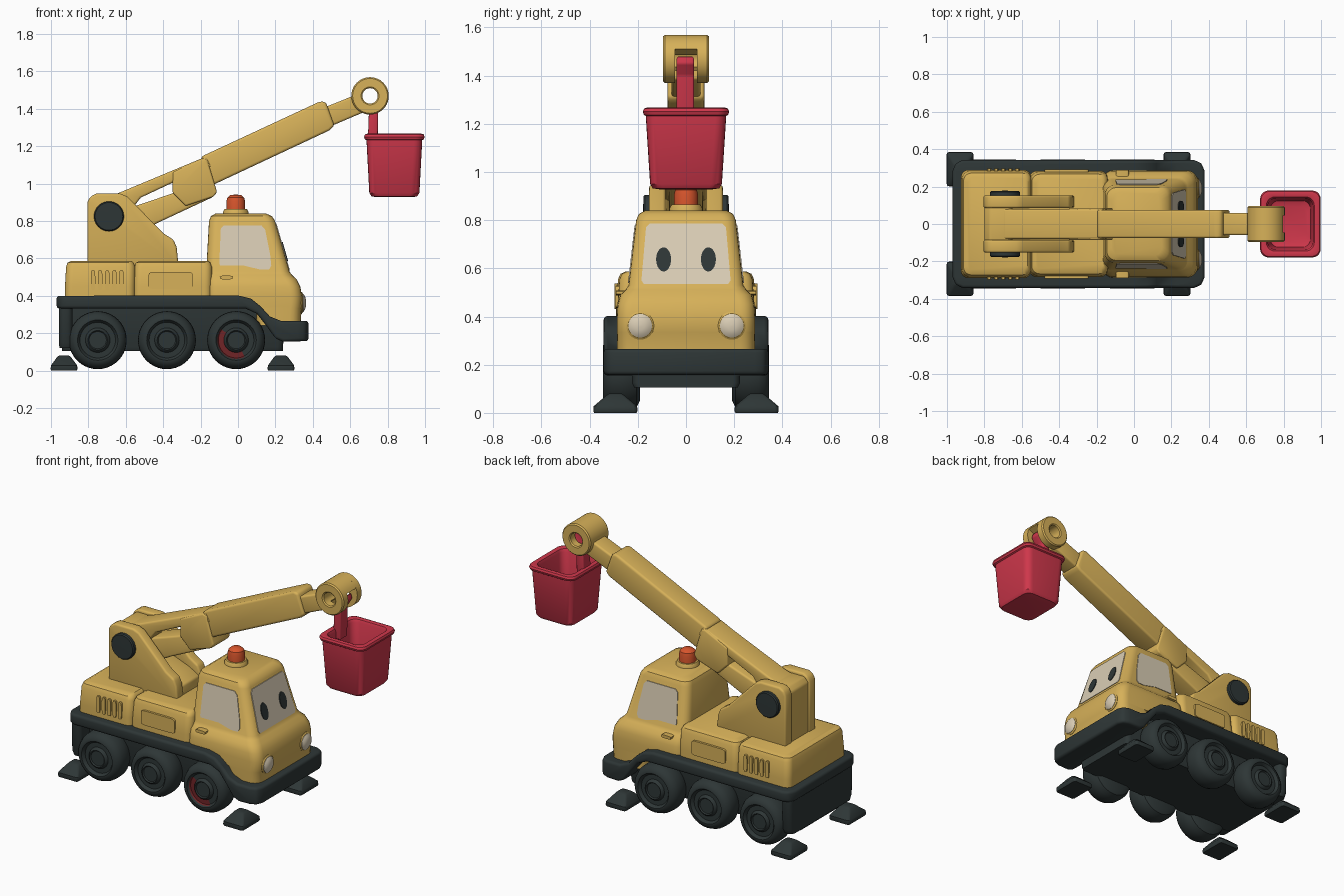
import bpy, bmesh, math
from math import sin, cos, pi, radians

if "Cube" in bpy.data.objects:
    bpy.data.objects.remove(bpy.data.objects["Cube"])


def material(name, rgb):
    m = bpy.data.materials.new(name)
    m.diffuse_color = (*rgb, 1)
    m.use_nodes = True
    m.node_tree.nodes["Principled BSDF"].inputs["Base Color"].default_value = m.diffuse_color
    return m


YELLOW = material("yellow", (0.68, 0.44, 0.10))
DARK = material("dark_grey", (0.027, 0.037, 0.037))
RED = material("bucket_red", (0.62, 0.038, 0.07))
ORANGE = material("beacon_orange", (0.68, 0.09, 0.025))
CREAM = material("window_cream", (0.70, 0.61, 0.46))
MAROON = material("dark_red", (0.16, 0.018, 0.02))


def finish(name, bm, mat, bevel=0, seg=3):
    bmesh.ops.remove_doubles(bm, verts=bm.verts[:], dist=1e-5)
    bmesh.ops.recalc_face_normals(bm, faces=bm.faces[:])
    if bevel:
        edges = [e for e in bm.edges if len(e.link_faces) == 2 and e.calc_face_angle(0) > radians(30)]
        bmesh.ops.bevel(bm, geom=edges, offset=bevel, segments=seg, profile=0.5,
                        affect='EDGES', clamp_overlap=True)
    me = bpy.data.meshes.new(name)
    bm.to_mesh(me)
    bm.free()
    me.materials.append(mat)
    ob = bpy.data.objects.new(name, me)
    bpy.context.collection.objects.link(ob)
    return ob


def skin(name, loops, mat, caps=True, closed=False, bevel=0, seg=3):
    """Join equal-length closed loops of points into a skin."""
    bm = bmesh.new()
    vs = [[bm.verts.new(p) for p in loop] for loop in loops]
    n = len(vs[0])
    pairs = list(zip(vs, vs[1:])) + ([(vs[-1], vs[0])] if closed else [])
    for a, b in pairs:
        for i in range(n):
            bm.faces.new((a[i], a[(i + 1) % n], b[(i + 1) % n], b[i]))
    if caps:
        bm.faces.new(vs[0])
        bm.faces.new(vs[-1])
    return finish(name, bm, mat, bevel, seg)


def prism(name, pts, ys, mat, bevel=0, limits=None):
    """Extrude an x-z outline through the y stations, optionally limiting x at each."""
    loops = []
    for i, y in enumerate(ys):
        lo, hi = limits[i] if limits else (-9, 9)
        loops.append([(min(max(x, lo), hi), y, z) for x, z in pts])
    return skin(name, loops, mat, bevel=bevel)


def lathe(name, prof, c, axis, mat, s=1, n=40, closed=False):
    """Revolve (radius, height) points about an axis through c."""
    loops = []
    for r, h in prof:
        r = max(r, 1e-4)
        loop = []
        for i in range(n):
            u, v, w = r * cos(2 * pi * i / n), r * sin(2 * pi * i / n), h * s
            d = {'x': (w, u, v), 'y': (u, w, v), 'z': (u, v, w)}[axis]
            loop.append(tuple(a + b for a, b in zip(c, d)))
        loops.append(loop)
    return skin(name, loops, mat, caps=not closed, closed=closed)


def loft(name, rings, mat, y=0, k=6):
    """Stack rounded rectangles (x0, x1, half_y, z, corner radius)."""
    loops = []
    for x0, x1, hy, z, r in rings:
        loop = []
        for q, (cx, cy) in enumerate([(x1 - r, hy - r), (x0 + r, hy - r), (x0 + r, r - hy), (x1 - r, r - hy)]):
            for i in range(k):
                a = pi / 2 * (q + i / (k - 1))
                loop.append((cx + r * cos(a), y + cy + r * sin(a), z))
        loops.append(loop)
    return skin(name, loops, mat)


def plate(name, pts, place, mat, top=0.004, low=-0.004):
    """Thin plate: place(u, v, offset) puts outline points on a surface."""
    return skin(name, [[place(u, v, o) for u, v in pts] for o in (low, top)], mat)


def oval(cu, cv, ru, rv, n=28, p=2):
    f = lambda t: math.copysign(abs(t) ** (2 / p), t)
    return [(cu + ru * f(cos(2 * pi * i / n)), cv + rv * f(sin(2 * pi * i / n))) for i in range(n)]


# rear body in two sections with a seam
for nm, x0, x1, hy in (("engine_housing", -0.925, -0.55, 0.29), ("middle_body", -0.56, -0.14, 0.284)):
    loft(nm, [(x0, x1, hy, 0.36, 0.04), (x0, x1, hy, 0.45, 0.04), (x0 + .006, x1, hy - .008, 0.555, 0.04),
              (x0 + .014, x1 - .008, hy - .018, 0.577, 0.04), (x0 + .035, x1 - .02, hy - .04, 0.587, 0.03)], YELLOW)

# cab
loft("cab", [(0.10, 0.335, .285, .24, .06), (0.10, 0.34, .287, .335, .06), (-.17, .342, .287, .34, .06),
             (-.17, .342, .287, .40, .06), (-.17, .333, .284, .45, .06), (-.17, .312, .272, .49, .06),
             (-.17, .288, .25, .512, .055), (-.17, .275, .238, .53, .05), (-.155, .198, .207, .80, .05),
             (-.145, .182, .195, .826, .05), (-.12, .15, .17, .84, .05)], YELLOW)

# cab windows and eyes
front = lambda y, z, o: (0.275 - 0.285 * (z - 0.53) + o, y, z)
plate("windscreen", [(-.185, .55), (-.175, .535), (.175, .535), (.185, .55), (.166, .77), (.15, .787),
                     (-.15, .787), (-.166, .77)], front, CREAM)
for s, nm in ((-1, "right"), (1, "left")):
    plate(nm + "_eye", oval(s * 0.093, 0.637, 0.031, 0.05), front, DARK, 0.009, 0.001)
    side = lambda x, z, o, s=s: (x, s * (0.238 - 0.115 * (z - 0.53) + o), z)
    plate(nm + "_side_window", [(-.10, .575), (-.095, .562), (.03, .562), (.12, .54), (.165, .54), (.178, .56),
                                (.172, .62), (.145, .755), (.125, .777), (-.075, .777), (-.092, .76)], side, CREAM)
    # headlight
    lathe(nm + "_headlight_rim", [(.058, -.03), (.058, .004), (.05, .01), (0, .01)], (.337, s * .19, .362), 'x', YELLOW)
    lathe(nm + "_headlight", [(.049, -.01), (.049, .012), (.036, .021), (.018, .026), (0, .027)],
          (.337, s * .19, .362), 'x', CREAM)
    # side details
    flat = lambda x, z, o, s=s: (x, s * (0.286 + o), z)
    plate(nm + "_side_panel", oval(-.36, .482, .118, .046, 32, 9), flat, YELLOW, 0.006, -0.02)
    for i in range(5):
        plate(nm + "_vent_%d" % i, oval(-.775 + .038 * i, .484, .012, .053, 20, 4), flat, YELLOW, 0.011, -0.01)
    plate(nm + "_door_handle", oval(-.062, .498, .034, .01, 20, 4), flat, YELLOW, 0.004, -0.04)

# fender band and bumper
prism("fender_band", [(-.97, .40), (0, .402), (.07, .385), (.12, .345), (.17, .29), (.23, .266), (.377, .266),
                      (.377, .158), (.24, .155), (.20, .172), (.155, .235), (.10, .305), (.04, .332), (-.97, .332)],
      [-.342, -.326, -.285, .285, .326, .342], DARK, 0.022,
      [(-.915, .32), (-.952, .36), (-.97, .377), (-.97, .377), (-.952, .36), (-.915, .32)])

# chassis
loft("chassis", [(-.94, .24, .215, .105, .03), (-.94, .24, .225, .125, .03), (-.94, .26, .225, .34, .03)], DARK)
loft("rear_skirt", [(-.955, -.885, .30, .12, .03), (-.957, -.885, .315, .15, .03), (-.957, -.885, .32, .35, .03)], DARK)

# wheels
TYRE = [(0, .19), (.11, .19), (.14, .205), (.153, .235), (.155, .265), (.153, .30), (.141, .328), (.118, .344),
        (.108, .344), (.10, .334), (.095, .325), (.066, .325), (.062, .335), (.052, .343), (.046, .336), (0, .336)]
for s, nm in ((-1, "right"), (1, "left")):
    for j, x in enumerate((-.75, -.38, -.01)):
        w = lathe("%s_wheel_%d" % (nm, j), TYRE, (x, 0, .163), 'y', DARK, s)
        if s < 0 and j == 2:  # red patch in the rim groove
            w.data.materials.append(MAROON)
            for f in w.data.polygons:
                dx, dz = f.center.x - x, f.center.z - .163
                r = math.hypot(dx, dz)
                if .064 < r < .1 and f.center.y < -.32 and dx + dz < -.02 and dx < .04:
                    f.material_index = 1
    # stabiliser feet
    for k, x in enumerate((-.93, .23)):
        loft("%s_foot_%d" % (nm, k), [(x - .068, x + .068, .088, 0, .012), (x - .072, x + .072, .092, .008, .015),
                                      (x - .07, x + .07, .09, .028, .015), (x - .036, x + .036, .036, .074, .015),
                                      (x - .026, x + .026, .026, .08, .012)], DARK, y=s * .293, k=4)

# turret: two cheeks, back wall and floor
for s, nm in ((-1, "right"), (1, "left")):
    prism(nm + "_turret_cheek", [(-.805, .56), (-.805, .90), (-.79, .93), (-.76, .946), (-.63, .946), (-.59, .93),
                                 (-.40, .735), (-.345, .70), (-.328, .66), (-.318, .56)],
          sorted((s * .085, s * .153)), YELLOW, 0.012)
    lathe(nm + "_pivot_cap", [(.08, .14), (.08, .17), (.074, .177), (0, .178)], (-.69, 0, .825), 'y', DARK, s)
prism("turret_core", [(-.80, .56), (-.80, .90), (-.77, .93), (-.66, .93), (-.56, .74), (-.40, .68), (-.33, .64),
                      (-.32, .56)], [-.09, .09], YELLOW, 0.01)

# boom: rear arm, lower ram, collar, main boom, inner boom
prism("boom_rear_arm", [(-.74, .86), (-.70, .93), (-.65, .945), (-.17, 1.145), (-.14, 1.09), (-.36, 1.0),
                        (-.52, .925), (-.60, .82)], [-.08, .08], YELLOW, 0.012)
prism("boom_lower_arm", [(-.62, .78), (-.58, .87), (-.46, .91), (-.33, .955), (-.14, 1.0), (-.13, .93), (-.43, .79),
                         (-.52, .74)], [-.07, .07], YELLOW, 0.012)
prism("boom_collar", [(-.35, 1.06), (-.19, 1.135), (-.165, 1.13), (-.112, .955), (-.13, .93), (-.28, .88),
                      (-.35, .95)], [-.086, .086], YELLOW, 0.01)
prism("main_boom", [(-.20, 1.14), (-.18, 1.152), (.44, 1.44), (.47, 1.435), (.515, 1.31), (.49, 1.285), (-.14, .99)],
      [-.076, .076], YELLOW, 0.014)
prism("inner_boom", [(.42, 1.39), (.66, 1.487), (.68, 1.385), (.48, 1.30)], [-.06, .06], YELLOW, 0.012)

# boom head: two rings and the closed part of the fork
for s, nm in ((-1, "right"), (1, "left")):
    lathe(nm + "_head_ring", [(.041, .045), (.10, .045), (.10, .088), (.093, .096), (.048, .096), (.041, .09)],
          (.706, 0, 1.469), 'y', YELLOW, s, closed=True)
arc = [radians(25 + 210 * i / 20) for i in range(21)]
prism("head_bridge", [(.706 + .1 * cos(a), 1.469 + .1 * sin(a)) for a in arc] +
      [(.706 + .041 * cos(a), 1.469 + .041 * sin(a)) for a in reversed(arc)], [-.05, .05], YELLOW)

# bucket and its hanger
prism("bucket_hanger", [(.693, 1.20), (.746, 1.20), (.75, 1.40), (.782, 1.45), (.772, 1.482), (.752, 1.45),
                        (.70, 1.385)], [-.04, .034], RED, 0.008)
ring = lambda hx, hy, z, r=.045: (.836 - hx, .836 + hx, hy, z, r)
loft("bucket", [ring(.10, .11, .928, .03), ring(.122, .138, .932), ring(.134, .149, .95), ring(.149, .167, 1.232),
                ring(.158, .175, 1.237), ring(.162, .179, 1.25), ring(.157, .174, 1.263), ring(.145, .162, 1.267),
                ring(.128, .145, 1.262), ring(.121, .138, 1.245), ring(.108, .124, .975), ring(.09, .10, .965)], RED)

# roof beacon
lathe("beacon_base", [(.07, .82), (.068, .85), (.06, .864), (0, .866)], (-.012, 0, 0), 'z', YELLOW)
lathe("beacon_lamp", [(.05, .85), (.05, .905), (.045, .925), (.03, .938), (0, .942)], (-.012, 0, 0), 'z', ORANGE)

# smooth shading with crisp edges
for ob in bpy.context.scene.objects:
    ob.select_set(True)
    bpy.context.view_layer.objects.active = ob
bpy.ops.object.shade_smooth_by_angle(angle=radians(35))
